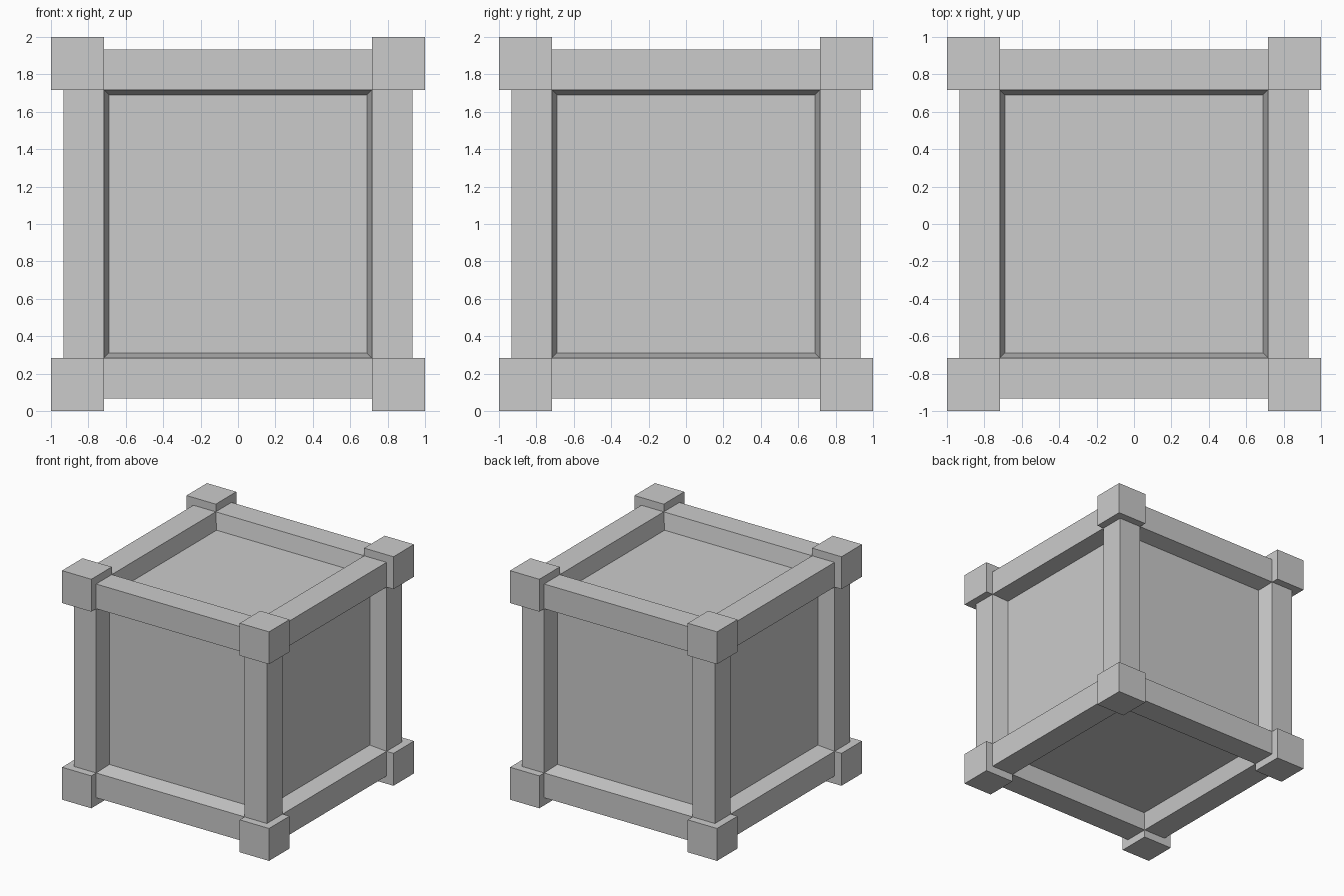
import bpy, bmesh
from itertools import product
from mathutils import Matrix, Vector

if "Cube" in bpy.data.objects:
    bpy.data.objects.remove(bpy.data.objects["Cube"])

OUTER = 0.933    # outer face of the beams
INNER = 0.717    # inner edge of beams and corner blocks
PANEL = 0.69     # half width of the recessed panel
DEPTH = 0.143    # panel recess


def add_object(name, bm):
    mesh = bpy.data.meshes.new(name)
    bmesh.ops.recalc_face_normals(bm, faces=bm.faces)
    bm.to_mesh(mesh)
    bm.free()
    ob = bpy.data.objects.new(name, mesh)
    ob.location.z = 1
    bpy.context.collection.objects.link(ob)
    return ob


# Crate body: a cube whose six sides are inset into beams, then sunk as panels
bm = bmesh.new()
bmesh.ops.create_cube(bm, size=2 * OUTER)
sides = bm.faces[:]
bmesh.ops.inset_individual(bm, faces=sides, thickness=OUTER - INNER, use_even_offset=True)
for f in sides:
    n = f.normal.copy()
    c = f.calc_center_median()
    inner = bmesh.ops.extrude_discrete_faces(bm, faces=[f])["faces"][0]
    for v in inner.verts:
        v.co = c + (v.co - c) * (PANEL / INNER) - n * DEPTH
add_object("crate_body", bm)

# Corner blocks at all eight corners
size = 1 - INNER
mid = (1 + INNER) / 2
bm = bmesh.new()
for s in product((-1, 1), repeat=3):
    bmesh.ops.create_cube(bm, size=size, matrix=Matrix.Translation(Vector(s) * mid))
add_object("corner_blocks", bm)
